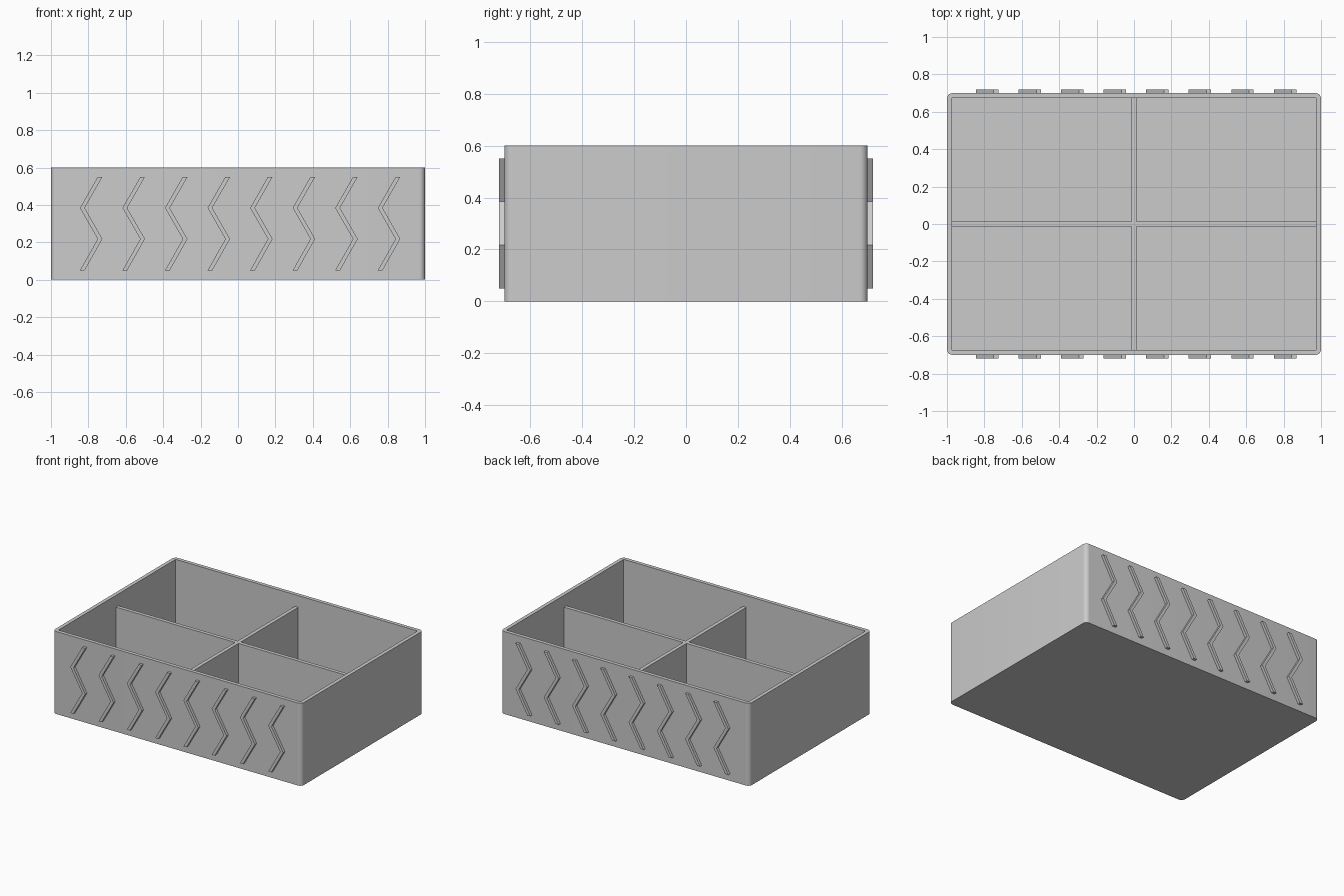
import bpy, bmesh, math

cube = bpy.data.objects.get("Cube")
if cube:
    bpy.data.objects.remove(cube, do_unlink=True)

HALF_X, HALF_Y, HEIGHT = 1.0, 0.7, 0.6
WALL, CORNER, RIB_DEPTH = 0.027, 0.03, 0.02
DIVIDER_TOP = 0.515

grey = bpy.data.materials.new("matte grey")
grey.use_nodes = True
grey.diffuse_color = (0.6, 0.6, 0.6, 1)
grey.node_tree.nodes["Principled BSDF"].inputs["Base Color"].default_value = (0.6, 0.6, 0.6, 1)


def finish(name, bm):
    bmesh.ops.recalc_face_normals(bm, faces=bm.faces)
    mesh = bpy.data.meshes.new(name)
    bm.to_mesh(mesh)
    bm.free()
    mesh.materials.append(grey)
    obj = bpy.data.objects.new(name, mesh)
    bpy.context.collection.objects.link(obj)
    return obj


def box(bm, size, centre):
    verts = bmesh.ops.create_cube(bm, size=1)["verts"]
    bmesh.ops.scale(bm, vec=size, verts=verts)
    bmesh.ops.translate(bm, vec=centre, verts=verts)


# Tray shell: inset the top, sink the cavity, round the outer corners
bm = bmesh.new()
box(bm, (2 * HALF_X, 2 * HALF_Y, HEIGHT), (0, 0, HEIGHT / 2))
corners = [e for e in bm.edges if abs(e.verts[0].co.z - e.verts[1].co.z) > 0.1]
top = max(bm.faces, key=lambda f: f.calc_center_median().z)
bmesh.ops.inset_region(bm, faces=[top], thickness=WALL, use_even_offset=True)
sunk = bmesh.ops.extrude_face_region(bm, geom=[top])["geom"]
bmesh.ops.translate(bm, vec=(0, 0, WALL - HEIGHT),
                    verts=[v for v in sunk if isinstance(v, bmesh.types.BMVert)])
if top.is_valid:
    bmesh.ops.delete(bm, geom=[top], context='FACES_ONLY')
bmesh.ops.bevel(bm, geom=corners, offset=CORNER, segments=8, profile=0.5, affect='EDGES')
shell = finish("tray_shell", bm)
bpy.context.view_layer.objects.active = shell
shell.select_set(True)
bpy.ops.object.shade_smooth_by_angle(angle=math.radians(30))

# Crossed dividers as one plus-shaped prism
bm = bmesh.new()
t, ex, ey = WALL / 2, HALF_X - WALL, HALF_Y - WALL
quarter = [(ex, -t), (ex, t), (t, t), (t, ey), (-t, ey), (-t, t)]
outline = quarter + [(-x, -y) for x, y in quarter]
face = bm.faces.new([bm.verts.new((x, y, WALL)) for x, y in outline])
top = bmesh.ops.extrude_face_region(bm, geom=[face])["geom"]
bmesh.ops.translate(bm, vec=(0, 0, DIVIDER_TOP - WALL),
                    verts=[v for v in top if isinstance(v, bmesh.types.BMVert)])
finish("cross_divider", bm)

# Zigzag ribs on the front and back walls
zigzag = [(-0.06, 0.05), (0.035, 0.218), (-0.06, 0.384), (0.035, 0.55)]
RIB_WIDTH, RIB_COUNT, RIB_STEP = 0.025, 8, 0.2275
for name, inner, outer in (("front_ribs", -HALF_Y, -HALF_Y - RIB_DEPTH),
                           ("back_ribs", HALF_Y, HALF_Y + RIB_DEPTH)):
    bm = bmesh.new()
    for i in range(RIB_COUNT):
        cx = -0.785 + i * RIB_STEP
        rows = [[bm.verts.new((cx + x + dx, y, z))
                 for dx, y in ((0, inner), (RIB_WIDTH, inner), (RIB_WIDTH, outer), (0, outer))]
                for x, z in zigzag]
        for low, high in zip(rows, rows[1:]):
            for k in range(4):
                n = (k + 1) % 4
                bm.faces.new((low[k], low[n], high[n], high[k]))
        bm.faces.new(rows[0])
        bm.faces.new(rows[-1])
    finish(name, bm)
